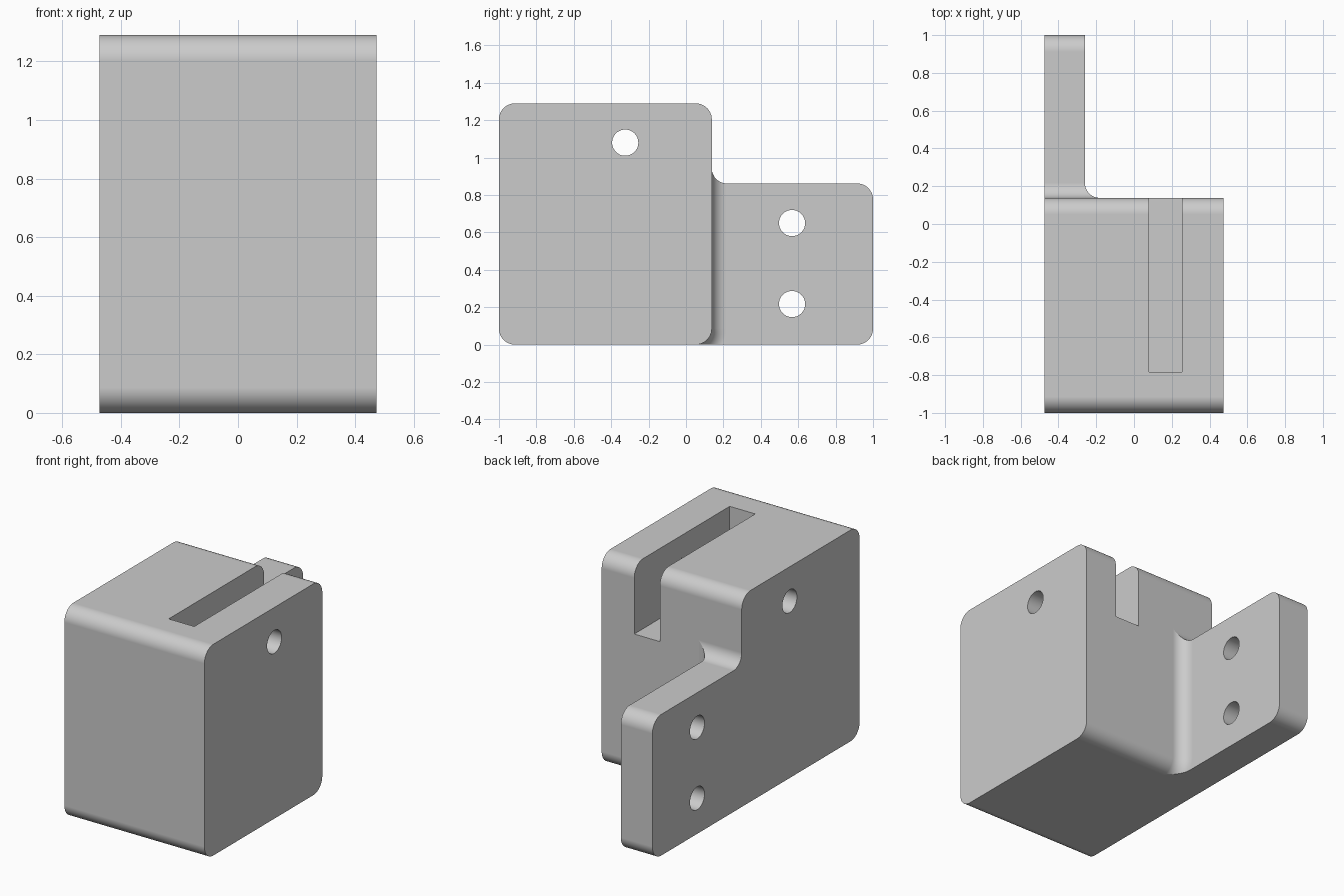
import bpy, bmesh
from math import sin, cos, asin, acos, radians, pi

cube = bpy.data.objects.get("Cube")
if cube:
    bpy.data.objects.remove(cube, do_unlink=True)

HALF_W = 0.473          # half width in x
PLATE_IN = -0.26        # inner face of the mounting plate
BACK, TOP, PLATE_TOP = 0.138, 1.29, 0.862
R, F = 0.086, 0.08      # outer rounding, inner fillet
N = 12

grey = bpy.data.materials.new("plain grey")
grey.use_nodes = True
grey.diffuse_color = (0.6, 0.6, 0.6, 1)
grey.node_tree.nodes["Principled BSDF"].inputs["Base Color"].default_value = (0.6, 0.6, 0.6, 1)


def arc(y, z, r, a, b):
    return [(y + r * cos(a + (b - a) * i / N), z + r * sin(a + (b - a) * i / N)) for i in range(N + 1)]


def front_arcs():
    return arc(-1 + R, TOP - R, R, pi / 2, pi) + arc(-1 + R, R, R, pi, 1.5 * pi)


def step_and_top(phi):
    # concave step above the plate, then the rounded top of the block
    return arc(BACK + F, PLATE_TOP + F, F, pi + phi, pi) + arc(BACK - R, TOP - R, R, 0, pi / 2)


def block_outline(e):
    # block side outline whose lower back swells outward by e
    low = arc(BACK - R, R, R + e, -asin(R / (R + e)), 0)
    return front_arcs() + low + step_and_top(acos(max(0, min(1, (F - e) / F))))


def plate_outline():
    return (front_arcs() + arc(1 - R, R, R, -pi / 2, 0)
            + arc(1 - R, PLATE_TOP - R, R, 0, pi / 2) + step_and_top(pi / 2))


def loft(name, sections):
    bm = bmesh.new()
    rings = [[bm.verts.new((x, y, z)) for y, z in pts] for x, pts in sections]
    for a, b in zip(rings, rings[1:]):
        for i in range(len(a)):
            j = (i + 1) % len(a)
            bm.faces.new((a[i], a[j], b[j], b[i]))
    bm.faces.new(rings[0])
    bm.faces.new(rings[-1])
    bmesh.ops.remove_doubles(bm, verts=bm.verts, dist=1e-5)
    bmesh.ops.recalc_face_normals(bm, faces=bm.faces)
    mesh = bpy.data.meshes.new(name)
    bm.to_mesh(mesh)
    bm.free()
    mesh.materials.append(grey)
    ob = bpy.data.objects.new(name, mesh)
    bpy.context.collection.objects.link(ob)
    return ob


# Block, flared into the plate by a curved fillet
sections = []
for i in range(N + 1):
    s = radians(90 * i / N)
    sections.append((PLATE_IN + F * (1 - cos(s)), block_outline(F * (1 - sin(s)))))
sections.append((HALF_W, block_outline(0)))
bracket = loft("bracket_block", sections)

# Mounting plate running the full depth on the right side
plate = loft("mounting_plate", [(-HALF_W, plate_outline()), (PLATE_IN, plate_outline())])

# Slot open at the top and back
slot = loft("slot_cutter", [(x, [(-0.783, PLATE_TOP), (0.5, PLATE_TOP), (0.5, 1.6), (-0.783, 1.6)])
                            for x in (0.08, 0.253)])

# Through holes
cutters = [slot]
for k, (y, z) in enumerate([(-0.325, 1.08), (0.567, 0.65), (0.567, 0.217)]):
    bpy.ops.mesh.primitive_cylinder_add(vertices=48, radius=0.07, depth=2,
                                        location=(0, y, z), rotation=(0, pi / 2, 0))
    hole = bpy.context.object
    hole.name = f"hole_cutter_{k + 1}"
    hole.data.materials.append(grey)
    cutters.append(hole)

# Join the plate, cut the openings, then drop the helpers
for ob, op in [(plate, 'UNION')] + [(c, 'DIFFERENCE') for c in cutters]:
    mod = bracket.modifiers.new(ob.name, 'BOOLEAN')
    mod.operation, mod.solver, mod.object = op, 'EXACT', ob
bpy.ops.object.select_all(action='DESELECT')
bpy.context.view_layer.objects.active = bracket
bracket.select_set(True)
for mod in list(bracket.modifiers):
    bpy.ops.object.modifier_apply(modifier=mod.name)
for ob in [plate] + cutters:
    bpy.data.objects.remove(ob, do_unlink=True)

bpy.ops.object.shade_smooth_by_angle(angle=radians(30))
weighted = bracket.modifiers.new("flat_face_normals", 'WEIGHTED_NORMAL')
weighted.keep_sharp = True
